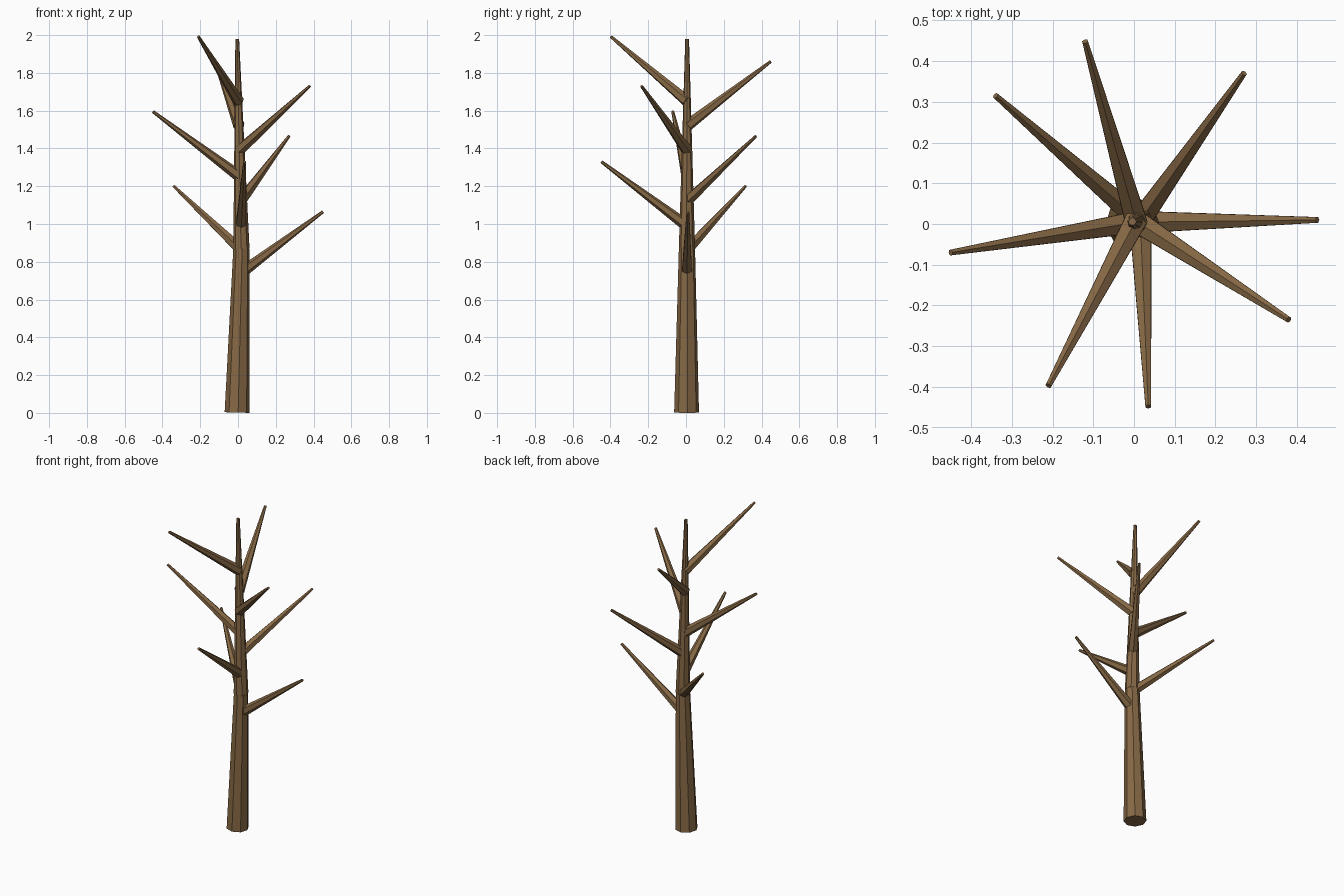
import bpy
from mathutils import Vector

if "Cube" in bpy.data.objects:
    bpy.data.objects.remove(bpy.data.objects["Cube"])

bark = bpy.data.materials.new("brown_bark")
bark.use_nodes = True
bark.diffuse_color = (0.24, 0.14, 0.06, 1)
bark.node_tree.nodes["Principled BSDF"].inputs["Base Color"].default_value = bark.diffuse_color


def limb(name, start, end, r1, r2, sides):
    """Tapered faceted limb whose end caps are square to its axis."""
    a, b = Vector(start), Vector(end)
    axis = b - a
    bpy.ops.mesh.primitive_cone_add(
        vertices=sides, radius1=r1, radius2=r2, depth=axis.length,
        location=(a + b) / 2, rotation=axis.to_track_quat('Z', 'Y').to_euler())
    obj = bpy.context.object
    obj.name = name
    obj.data.materials.append(bark)
    return obj


# Trunk: two slightly bent sections
foot, bend, top = Vector((-0.005, 0.003, 0.002)), Vector((0.018, 0.005, 0.87)), Vector((-0.004, 0.006, 1.98))
limb("lower_trunk", foot, bend, 0.066, 0.043, 8)
limb("upper_trunk", bend, top, 0.043, 0.01, 8)

# Branches: height on the trunk, then the tip, spiralling upwards
branches = [
    (0.74, (0.45, 0.01, 1.065)),
    (0.86, (-0.34, 0.315, 1.20)),
    (0.99, (0.035, -0.448, 1.33)),
    (1.12, (0.27, 0.37, 1.465)),
    (1.25, (-0.45, -0.07, 1.595)),
    (1.39, (0.38, -0.235, 1.73)),
    (1.52, (-0.12, 0.448, 1.86)),
    (1.65, (-0.21, -0.397, 1.992)),
]
for i, (z, tip) in enumerate(branches, 1):
    a, b = (foot, bend) if z < bend.z else (bend, top)
    root = a.lerp(b, (z - a.z) / (b.z - a.z))
    limb(f"branch_{i}", root, tip, 0.031, 0.008, 6)
